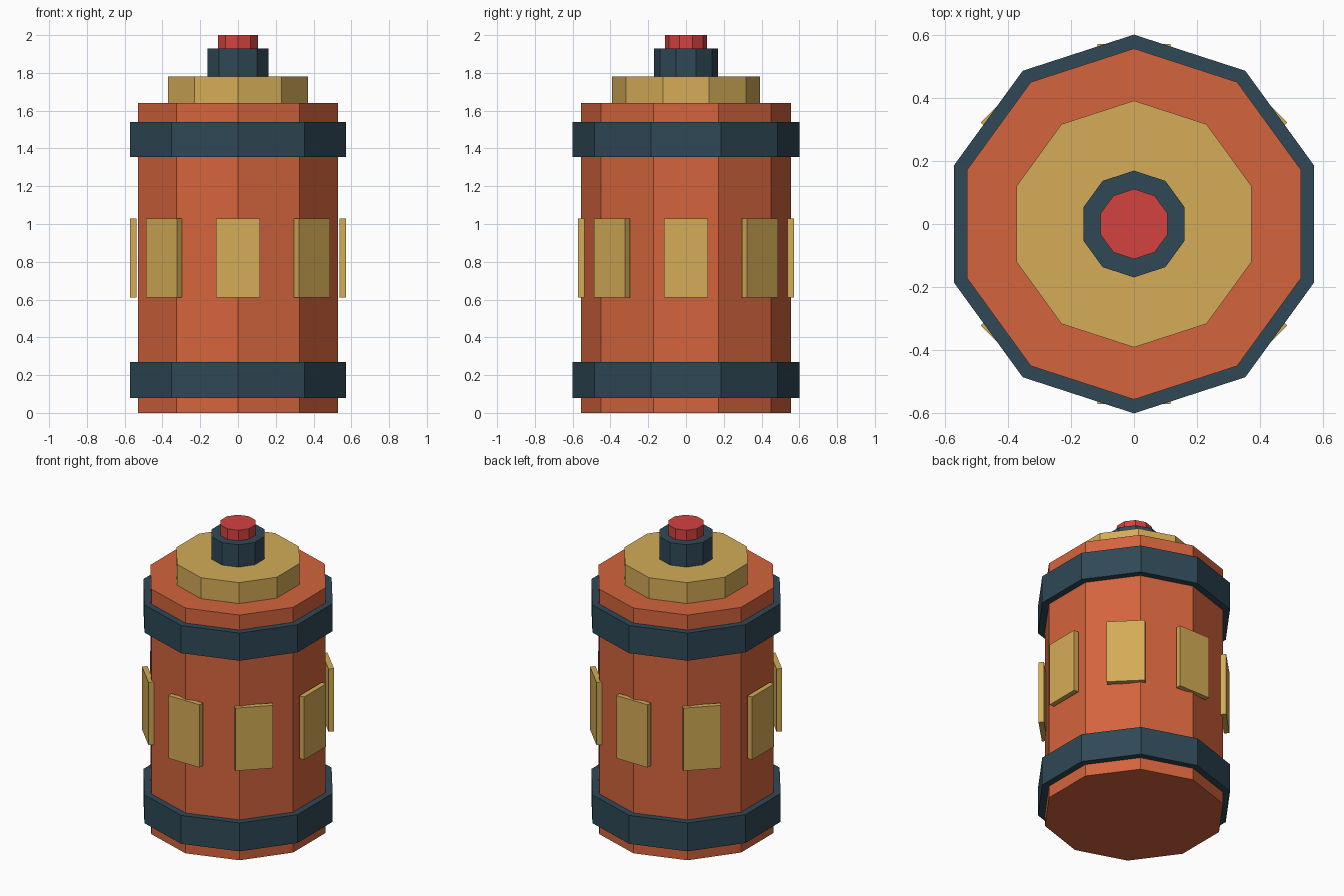
import bpy, bmesh
from math import pi, sin, cos
from mathutils import Matrix

if "Cube" in bpy.data.objects:
    bpy.data.objects.remove(bpy.data.objects["Cube"])

SIDES = 10


def material(name, rgb):
    m = bpy.data.materials.new(name)
    lin = [(c / 255 / 12.92 if c / 255 <= 0.04045 else ((c / 255 + 0.055) / 1.055) ** 2.4) for c in rgb]
    m.diffuse_color = (*lin, 1)
    m.use_nodes = True
    m.node_tree.nodes["Principled BSDF"].inputs["Base Color"].default_value = m.diffuse_color
    return m


orange = material("burnt orange", (212, 100, 61))
slate = material("dark slate", (47, 72, 86))
gold = material("gold", (212, 172, 87))
red = material("red", (212, 66, 63))


def finish(name, bm, mat):
    bmesh.ops.recalc_face_normals(bm, faces=bm.faces)
    me = bpy.data.meshes.new(name)
    bm.to_mesh(me)
    bm.free()
    me.materials.append(mat)
    ob = bpy.data.objects.new(name, me)
    bpy.context.collection.objects.link(ob)
    return ob


def prism(name, radius, z0, z1, mat):
    """Ten-sided upright prism with a corner pointing along +y."""
    bm = bmesh.new()
    rings = [[bm.verts.new((radius * sin(2 * pi * i / SIDES), radius * cos(2 * pi * i / SIDES), z))
              for i in range(SIDES)] for z in (z0, z1)]
    for ring in rings:
        bm.faces.new(ring)
    for i in range(SIDES):
        j = (i + 1) % SIDES
        bm.faces.new((rings[0][i], rings[0][j], rings[1][j], rings[1][i]))
    return finish(name, bm, mat)


# Canister body and its two bands
prism("body", 0.556, 0.0, 1.64, orange)
prism("lower_band", 0.6, 0.08, 0.27, slate)
prism("upper_band", 0.6, 1.355, 1.54, slate)

# Stepped top: lid, collar and button
prism("lid", 0.391, 1.64, 1.78, gold)
prism("collar", 0.169, 1.78, 1.93, slate)
prism("button", 0.111, 1.93, 2.0, red)

# Eight plates around the middle
for k in range(8):
    bm = bmesh.new()
    bmesh.ops.create_cube(bm, size=1, matrix=Matrix.Rotation(k * pi / 4, 4, 'Z')
                          @ Matrix.Translation((0, -0.554, 0.82))
                          @ Matrix.Diagonal((0.232, 0.034, 0.42, 1)))
    finish(f"side_plate_{k + 1}", bm, gold)
